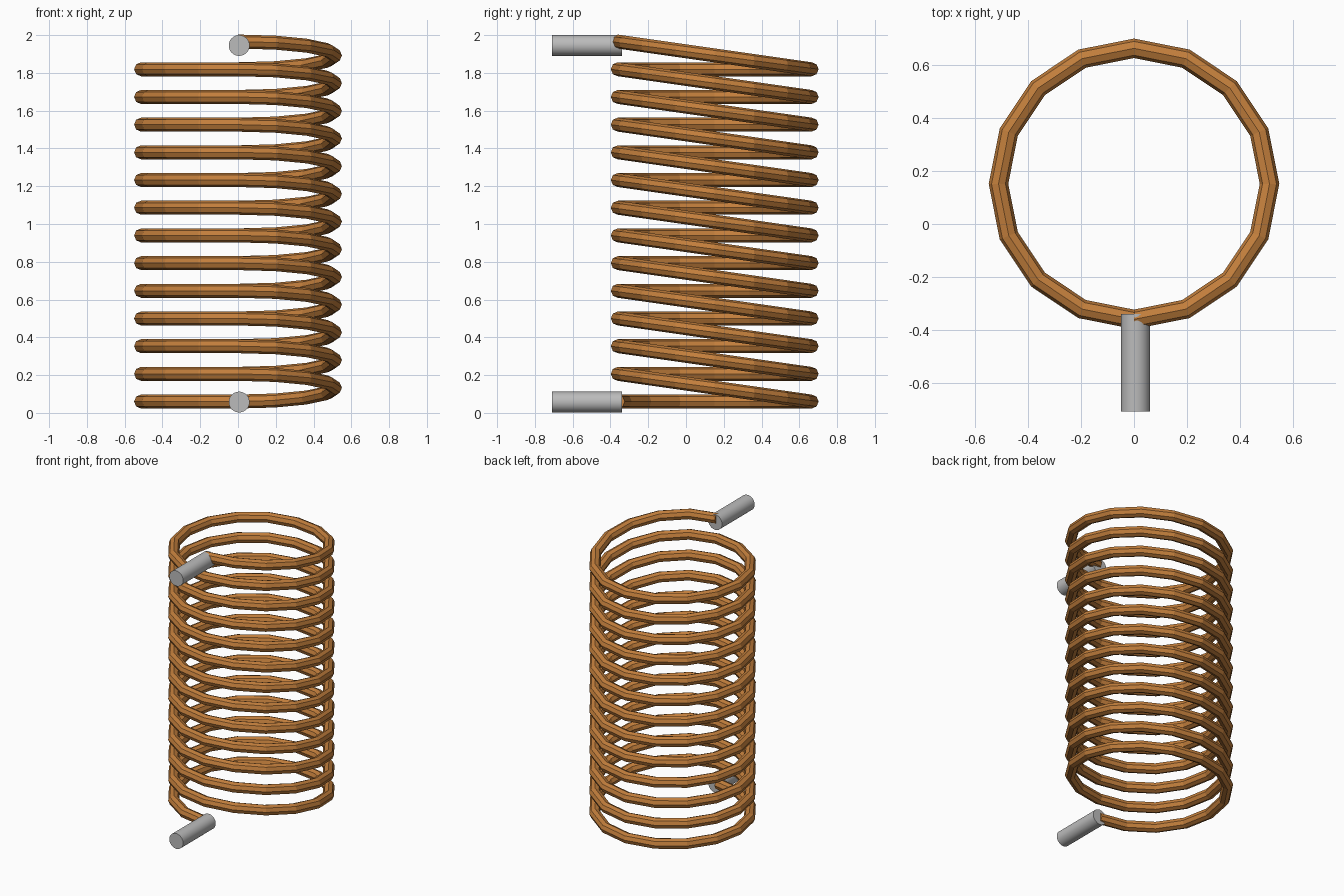
import bpy, bmesh
from math import sin, cos, pi, radians

if "Cube" in bpy.data.objects:
    bpy.data.objects.remove(bpy.data.objects["Cube"])

TURNS, PITCH, BASE_Z = 13, 0.1466, 0.06
RADIUS, WIRE, CENTRE_Y = 0.513, 0.037, 0.152
STEPS, SIDES = 8, 8          # segments per half turn, sides of the wire


def material(name, colour):
    m = bpy.data.materials.new(name)
    m.use_nodes = True
    m.diffuse_color = colour
    m.node_tree.nodes["Principled BSDF"].inputs["Base Color"].default_value = colour
    return m


def add_object(name, bm, mat):
    bmesh.ops.recalc_face_normals(bm, faces=bm.faces)
    mesh = bpy.data.meshes.new(name)
    bm.to_mesh(mesh)
    bm.free()
    mesh.materials.append(mat)
    obj = bpy.data.objects.new(name, mesh)
    bpy.context.collection.objects.link(obj)
    return obj


def wire_section(bm, angle, z):
    """One polygon across the wire, at an angle round the coil."""
    ring = []
    for i in range(SIDES):
        t = 2 * pi * i / SIDES
        r = RADIUS + WIRE * cos(t)
        ring.append(bm.verts.new((r * sin(angle), CENTRE_Y - r * cos(angle),
                                  z + WIRE * sin(t))))
    return ring


copper = material("copper", (0.54, 0.21, 0.045, 1))
steel = material("steel grey", (0.5, 0.5, 0.5, 1))

# Coil: each turn is a level half on the right and a sloping half on the left
bm = bmesh.new()
sections = [wire_section(bm, 0, BASE_Z)]
for turn in range(TURNS):
    for step in range(1, 2 * STEPS + 1):
        angle = -pi * step / STEPS
        rise = (1 + cos(angle)) / 2 if step > STEPS else 0
        sections.append(wire_section(bm, angle, BASE_Z + PITCH * (turn + rise)))
for a, b in zip(sections, sections[1:]):
    for i in range(SIDES):
        j = (i + 1) % SIDES
        bm.faces.new((a[i], a[j], b[j], b[i]))
bm.faces.new(sections[0])
bm.faces.new(sections[-1])
add_object("coil", bm, copper)

# Terminals: round pins pointing forward from both ends of the wire
for name, z in (("lower_terminal", 0.0575), ("upper_terminal", 1.945)):
    bpy.ops.mesh.primitive_cylinder_add(vertices=32, radius=0.055, depth=0.37,
                                        location=(0.006, -0.525, z),
                                        rotation=(radians(90), 0, 0))
    pin = bpy.context.object
    pin.name = name
    pin.data.materials.append(steel)
    bpy.ops.object.shade_smooth_by_angle(angle=radians(40))
